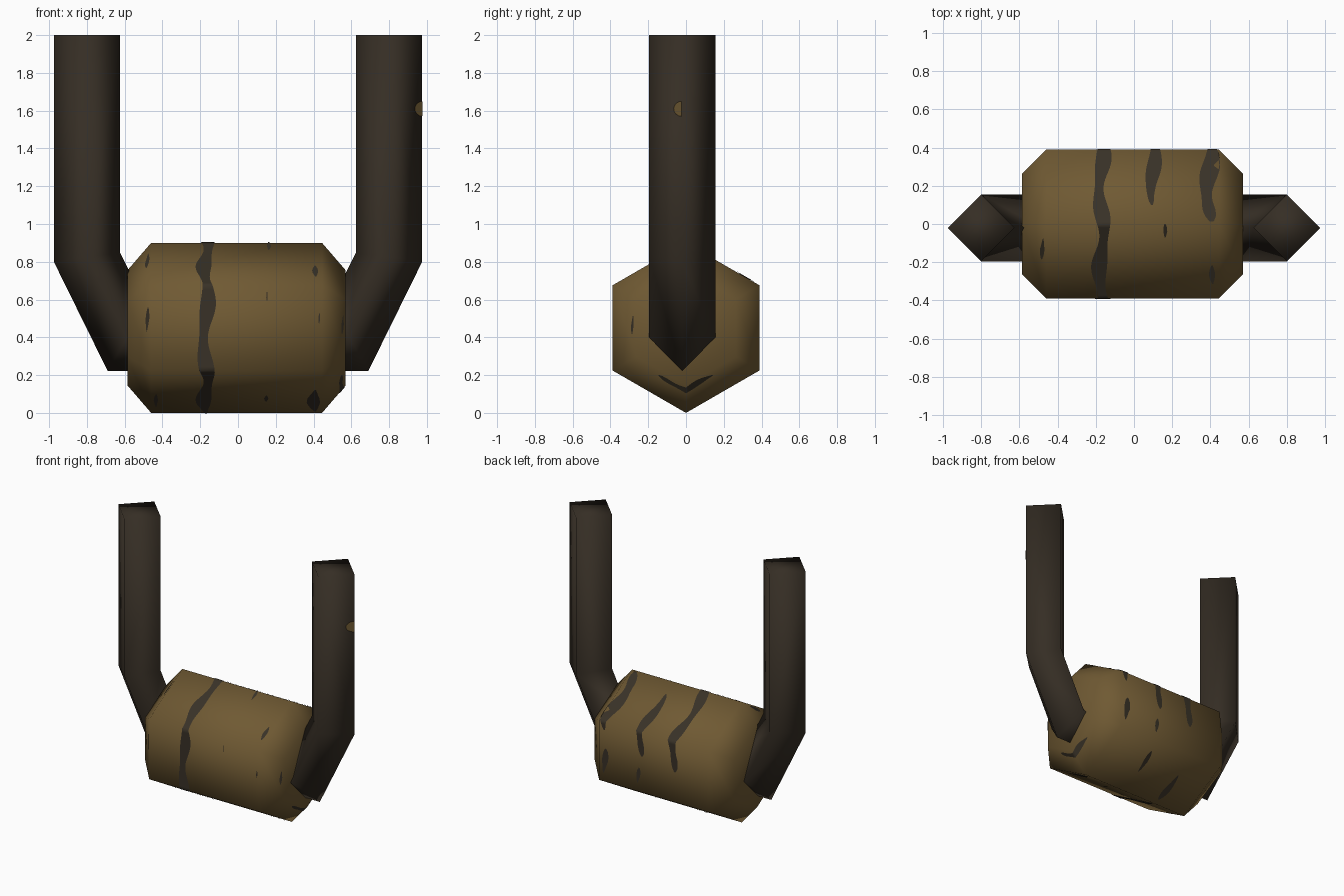
import bpy, bmesh, math
from mathutils import Vector

if "Cube" in bpy.data.objects:
    bpy.data.objects.remove(bpy.data.objects["Cube"])


def material(name, rgb):
    m = bpy.data.materials.new(name)
    m.diffuse_color = (*rgb, 1)
    m.use_nodes = True
    m.node_tree.nodes["Principled BSDF"].inputs["Base Color"].default_value = m.diffuse_color
    return m


OCHRE = material("ochre brown", (0.16, 0.101, 0.033))
DARK = material("dark bark", (0.036, 0.027, 0.018))
MARK = material("dark marking", (0.04, 0.031, 0.02))


def finish(name, bm, mat, fix_normals=True):
    if fix_normals:
        bmesh.ops.recalc_face_normals(bm, faces=bm.faces)
    for f in bm.faces:
        f.smooth = True
    me = bpy.data.meshes.new(name)
    bm.to_mesh(me)
    bm.free()
    me.materials.append(mat)
    ob = bpy.data.objects.new(name, me)
    bpy.context.collection.objects.link(ob)
    return ob


def loft(bm, rings):
    """Skin a list of rings and cap both ends."""
    vs = [[bm.verts.new(p) for p in r] for r in rings]
    n = len(vs[0])
    for a, b in zip(vs, vs[1:]):
        for i in range(n):
            bm.faces.new((a[i], a[(i + 1) % n], b[(i + 1) % n], b[i]))
    bm.faces.new(vs[0])
    bm.faces.new(vs[-1])


# Hexagonal body along x with chamfered ends
PROFILE = [(-0.585, 0.305), (-0.46, 0.45), (0.445, 0.45), (0.57, 0.305)]


def radius(x):
    for (x0, r0), (x1, r1) in zip(PROFILE, PROFILE[1:]):
        if x <= x1:
            return r0 + (r1 - r0) * (x - x0) / (x1 - x0)
    return PROFILE[-1][1]


def hex_point(x, u, lift=0.0):
    """Point on the body; u counts hexagon sides from the top ridge towards the front."""
    k = math.floor(u)
    r = radius(x) + lift
    a, b = [Vector((x, -r * math.sin(t * math.pi / 3), 0.45 + r * math.cos(t * math.pi / 3)))
            for t in (k, k + 1)]
    return a.lerp(b, u - k)


bm = bmesh.new()
loft(bm, [[hex_point(x, k) for k in range(6)] for x, _ in PROFILE])
finish("body", bm, OCHRE)

# Wavy dark markings wrapped round the body: centre x, start u, end u, half width
MARKS = [
    (-0.17, -1.5, 3.0, 0.038),
    (0.10, -1.4, -0.25, 0.036), (0.395, -1.15, -0.03, 0.045),
    (0.155, 0.0, 0.18, 0.025), (0.415, 0.55, 0.8, 0.02),
    (-0.48, 0.2, 0.5, 0.016), (-0.48, 1.25, 1.55, 0.013),
    (0.15, 1.08, 1.18, 0.01), (0.43, 1.33, 1.45, 0.01),
    (0.155, 2.58, 2.72, 0.018), (0.41, 2.45, 2.95, 0.032),
    (-0.43, 2.55, 2.85, 0.015), (0.55, 2.5, 3.5, 0.014),
    (0.555, 1.3, 1.6, 0.011),
    (0.12, -1.85, -1.6, 0.03), (0.40, -1.85, -1.45, 0.035),
    (0.10, -2.6, -2.2, 0.025), (-0.2, -2.9, -2.4, 0.03),
]
bm = bmesh.new()
for cx, u0, u1, hw in MARKS:
    steps = sorted({u0, u1} | {i / 20 for i in range(math.ceil(u0 * 20), int(math.floor(u1 * 20)) + 1)})
    prev = None
    for u in steps:
        taper = math.sqrt(max(0.02, min(1.0, (u - u0) / 0.2, (u1 - u) / 0.2)))
        w = hw * taper * (0.85 + 0.25 * math.sin(9 * u + cx * 20))
        c = cx + 0.35 * hw * math.sin(6 * u + 1)
        row = [bm.verts.new(hex_point(c + s * w, u, 0.004)) for s in (-1, 1)]
        if prev:
            bm.faces.new((prev[1], prev[0], row[0], row[1]))
        prev = row
bm.normal_update()
for f in bm.faces:  # face every marking away from the body axis
    c = f.calc_center_median()
    if f.normal.dot(Vector((0, c.y, c.z - 0.45))) < 0:
        f.normal_flip()
finish("body_markings", bm, MARK, False)

# Two four-sided arms: up, bent inward, then running into the body as an axle
Y, H = -0.02, 0.175
ARM = [((0.975, 2.0), (0.625, 2.0)), ((0.975, 0.80), (0.625, 0.85)),
       ((0.69, 0.222), (0.488, 0.575)), ((0.35, 0.222), (0.35, 0.575))]
for side, label in ((-1, "left_arm"), (1, "right_arm")):
    bm = bmesh.new()
    rings = []
    for (xo, zo), (xi, zi) in ARM:
        xm, zm = (xo + xi) / 2, (zo + zi) / 2
        rings.append([(side * xo, Y, zo), (side * xm, Y + H, zm),
                      (side * xi, Y, zi), (side * xm, Y - H, zm)])
    loft(bm, rings)
    finish(label, bm, DARK)

# Small half-round ochre patch on the outer edge of the right arm
bm = bmesh.new()
pts = []
for i in range(9):
    a = math.pi * i / 8
    d = 0.042 * math.sin(a)
    pts.append(bm.verts.new((0.978 - d, Y - 0.003 - d, 1.61 + 0.04 * math.cos(a))))
f = bm.faces.new(pts)
bm.normal_update()
if f.normal.y > 0:
    f.normal_flip()
finish("arm_patch", bm, OCHRE, False)
